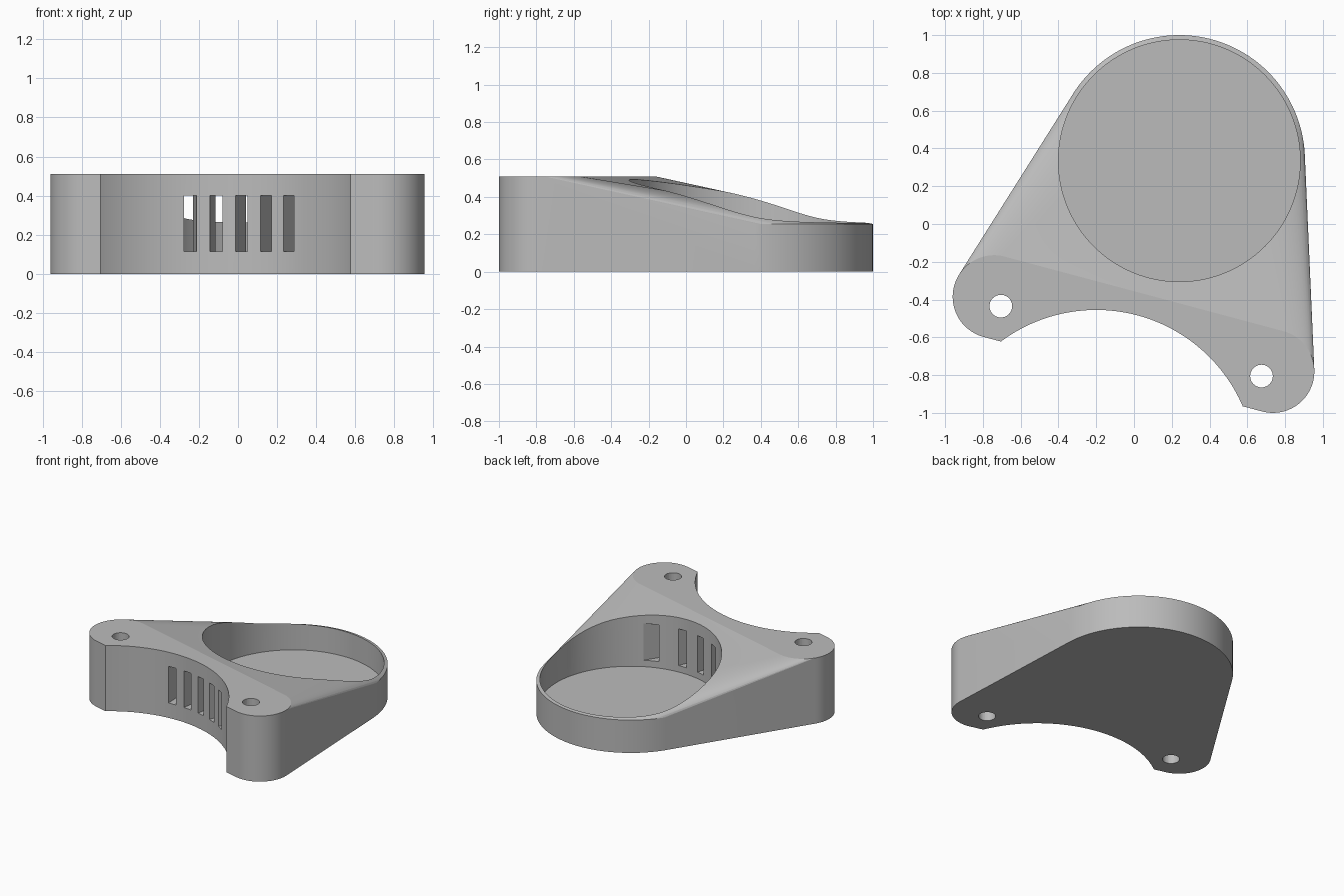
import bpy
import bmesh
from math import cos, sin, radians, pi
from mathutils import Matrix

cube = bpy.data.objects.get("Cube")
if cube:
    bpy.data.objects.remove(cube, do_unlink=True)

HEIGHT, RING_HEIGHT, FLOOR = 0.51, 0.255, 0.065
RING = (0.24, 0.335)
ARC = (-0.20, -1.30)
ARC_RADIUS = 0.845

grey = bpy.data.materials.new("light grey plastic")
grey.use_nodes = True
colour = (0.5, 0.5, 0.5, 1)
grey.diffuse_color = colour
grey.node_tree.nodes["Principled BSDF"].inputs["Base Color"].default_value = colour


def add_object(name, bm):
    bmesh.ops.recalc_face_normals(bm, faces=bm.faces)
    mesh = bpy.data.meshes.new(name)
    bm.to_mesh(mesh)
    bm.free()
    mesh.materials.append(grey)
    obj = bpy.data.objects.new(name, mesh)
    bpy.context.collection.objects.link(obj)
    return obj


def cylinder_cutter(name, centre, radius, low, high, sides):
    bm = bmesh.new()
    bmesh.ops.create_cone(
        bm, cap_ends=True, segments=sides, radius1=radius, radius2=radius,
        depth=high - low,
        matrix=Matrix.Translation((*centre, (low + high) / 2)))
    return add_object(name, bm)


def slot_cutter(name, angle):
    # Radial box fanning out from the centre of the front arc
    bm = bmesh.new()
    place = (Matrix.Translation((*ARC, 0.2575)) @ Matrix.Rotation(-angle, 4, "Z")
             @ Matrix.Translation((0, 1.05, 0)) @ Matrix.Diagonal((0.064, 0.6, 0.285, 1)))
    bmesh.ops.create_cube(bm, size=1, matrix=place)
    return add_object(name, bm)


# Body: convex hull of a low round ring and two tall mounting ears
bm = bmesh.new()
discs = [(RING, 0.665, RING_HEIGHT, 128),
         ((-0.74, -0.385), 0.22, HEIGHT, 64),
         ((0.735, -0.78), 0.22, HEIGHT, 64)]
for (x, y), radius, top, sides in discs:
    for i in range(sides):
        a = 2 * pi * i / sides
        for z in (0, top):
            bm.verts.new((x + radius * cos(a), y + radius * sin(a), z))
hull = bmesh.ops.convex_hull(bm, input=bm.verts)
spare = {v for v in hull["geom_interior"] + hull["geom_unused"]
         if isinstance(v, bmesh.types.BMVert)}
bmesh.ops.delete(bm, geom=list(spare), context="VERTS")
bmesh.ops.dissolve_limit(bm, angle_limit=radians(0.2), verts=bm.verts, edges=bm.edges)
body = add_object("fan_duct_body", bm)

# Cutters: front arc, round pocket, mounting holes and vent slots
cutters = [
    cylinder_cutter("front_arc_cutter", ARC, ARC_RADIUS, -0.2, 0.8, 192),
    cylinder_cutter("pocket_cutter", RING, 0.64, FLOOR, 0.8, 128),
    cylinder_cutter("right_hole_cutter", (-0.705, -0.435), 0.06, -0.2, 0.8, 40),
    cylinder_cutter("left_hole_cutter", (0.675, -0.805), 0.06, -0.2, 0.8, 40),
]
cutters += [slot_cutter("vent_slot_cutter", radians(15 + 9 * i)) for i in range(-2, 3)]

bpy.context.view_layer.objects.active = body
for cutter in cutters:
    mod = body.modifiers.new("cut", "BOOLEAN")
    mod.operation = "DIFFERENCE"
    mod.solver = "EXACT"
    mod.object = cutter
    bpy.ops.object.modifier_apply(modifier=mod.name)
    bpy.data.objects.remove(cutter, do_unlink=True)

# Smooth curved walls while keeping rims sharp
bpy.ops.object.select_all(action="DESELECT")
body.select_set(True)
bpy.ops.object.shade_smooth_by_angle(angle=radians(9))
